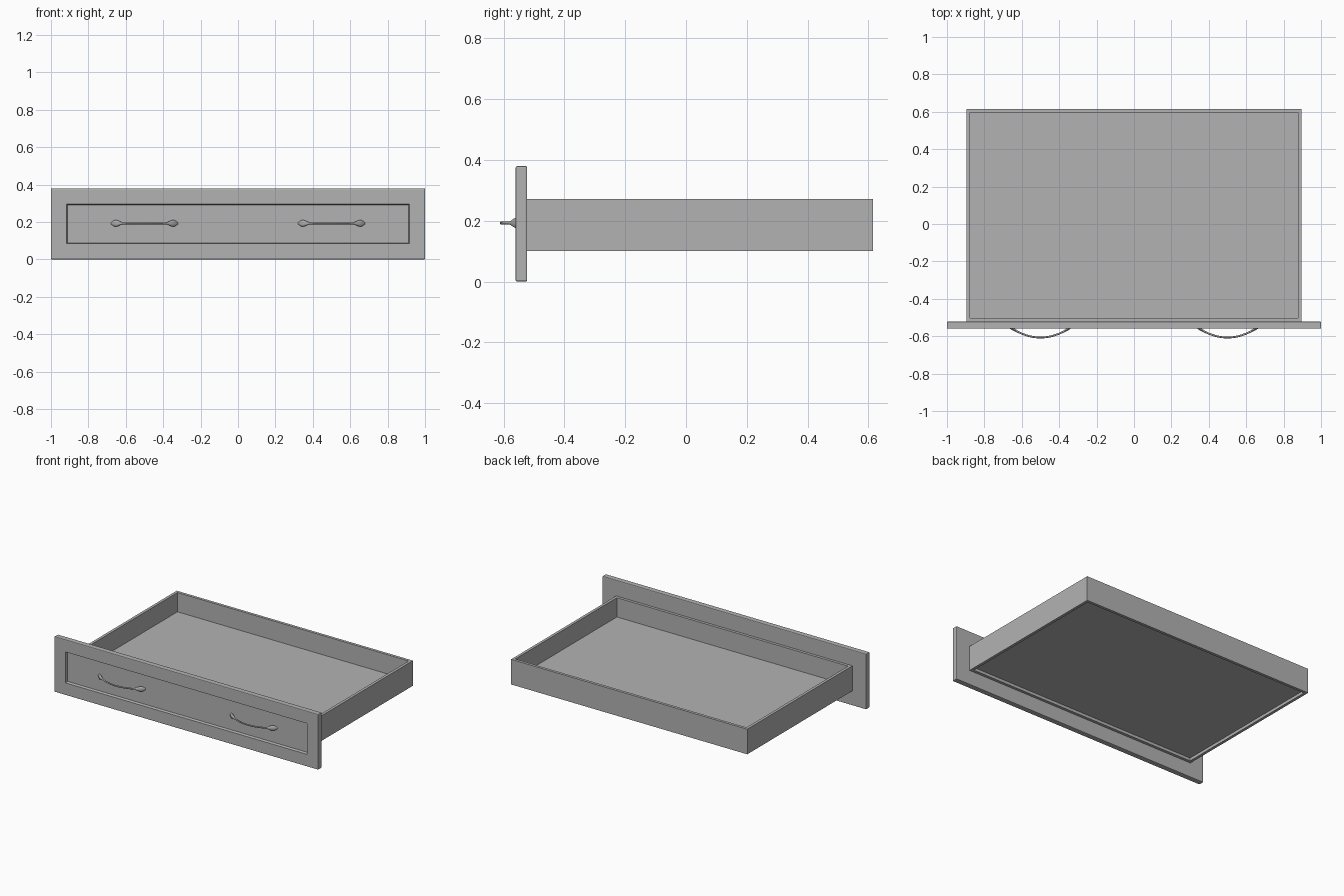
import bpy, bmesh, math
from mathutils import Vector

if "Cube" in bpy.data.objects:
    bpy.data.objects.remove(bpy.data.objects["Cube"])

grey = bpy.data.materials.new("plain grey")
grey.use_nodes = True
GREY = (0.45, 0.45, 0.45, 1)
grey.diffuse_color = GREY
grey.node_tree.nodes["Principled BSDF"].inputs["Base Color"].default_value = GREY


def finish(bm, name, smooth=False):
    bmesh.ops.recalc_face_normals(bm, faces=bm.faces)
    mesh = bpy.data.meshes.new(name)
    bm.to_mesh(mesh)
    bm.free()
    mesh.materials.append(grey)
    obj = bpy.data.objects.new(name, mesh)
    bpy.context.collection.objects.link(obj)
    if smooth:
        bpy.ops.object.select_all(action='DESELECT')
        obj.select_set(True)
        bpy.context.view_layer.objects.active = obj
        bpy.ops.object.shade_smooth_by_angle(angle=math.radians(40))
    return obj


def box(lo, hi):
    bm = bmesh.new()
    bmesh.ops.create_cube(bm, size=1)
    lo, hi = Vector(lo), Vector(hi)
    bmesh.ops.scale(bm, vec=hi - lo, verts=bm.verts)
    bmesh.ops.translate(bm, vec=(lo + hi) / 2, verts=bm.verts)
    return bm


# Front panel with softened edges and a recessed field
PANEL_FRONT, PANEL_BACK = -0.56, -0.522
bm = box((-1, PANEL_FRONT, 0), (1, PANEL_BACK, 0.38))
bmesh.ops.bevel(bm, geom=list(bm.edges), offset=0.005, segments=2,
                profile=0.5, affect='EDGES')
bm.normal_update()
face = max((f for f in bm.faces if f.normal.y < -0.99), key=lambda f: f.calc_area())
bmesh.ops.inset_region(bm, faces=[face], thickness=0.112)
bmesh.ops.inset_region(bm, faces=[face], thickness=0.006, depth=-0.018)
finish(bm, "front_panel")

# Drawer tray: open frame with a floor set above its lower edge
X, Y0, Y1, Z0, Z1, WALL = 0.895, PANEL_BACK, 0.615, 0.10, 0.272, 0.027
FLOOR0, FLOOR1 = 0.12, 0.14
bm = box((-X, Y0, Z0), (X, Y1, Z1))
bm.normal_update()
for side, depth in ((1, Z1 - FLOOR1), (-1, FLOOR0 - Z0)):
    face = next(f for f in bm.faces if f.normal.z * side > 0.9)
    bmesh.ops.inset_region(bm, faces=[face], thickness=WALL)
    pit = bmesh.ops.extrude_face_region(bm, geom=[face])
    verts = [v for v in pit["geom"] if isinstance(v, bmesh.types.BMVert)]
    bmesh.ops.translate(bm, vec=(0, 0, -side * depth), verts=verts)
    if face.is_valid:
        bmesh.ops.delete(bm, geom=[face], context='FACES')
    bm.normal_update()
finish(bm, "drawer_tray")


# Bowed handles: thin bar that widens into leaf-shaped ends
def handle(name, cx):
    bm = bmesh.new()
    steps, sides, half = 40, 12, 0.182
    rings = []
    for i in range(steps + 1):
        # Spacing is tighter toward the ends
        x = half * math.sin(math.pi * (i / steps - 0.5))
        slope = math.atan(4.2 * x)
        u = max(0, (abs(x) - 0.115) / (half - 0.115))
        leaf = math.sin(math.pi * u ** 1.4)
        tip = math.sqrt(max(0.02, 1 - u ** 6))
        height = (0.005 + 0.013 * leaf) * tip
        thick = (0.005 + 0.002 * leaf) * tip
        ring = []
        for k in range(sides):
            a = 2 * math.pi * k / sides
            off = thick * math.cos(a)
            ring.append(bm.verts.new((cx + x - off * math.sin(slope),
                                      -0.607 + 2.1 * x * x + off * math.cos(slope),
                                      0.193 + height * math.sin(a))))
        rings.append(ring)
    for a, b in zip(rings, rings[1:]):
        for k in range(sides):
            n = (k + 1) % sides
            bm.faces.new((a[k], a[n], b[n], b[k]))
    bm.faces.new(rings[0])
    bm.faces.new(rings[-1])
    finish(bm, name, smooth=True)


handle("left_handle", 0.5)
handle("right_handle", -0.5)
